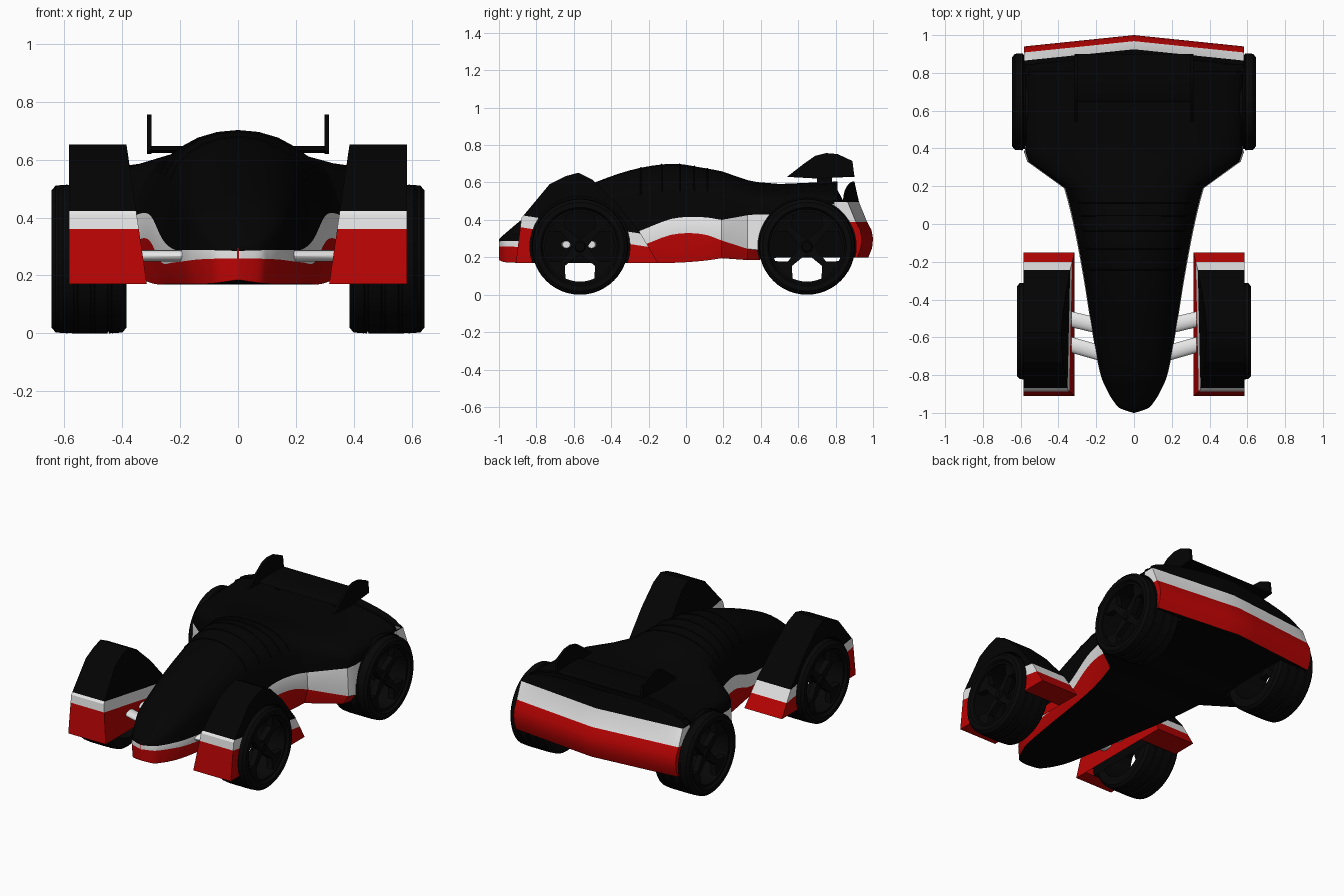
import bpy, bmesh
from math import sin, cos, pi, radians, sqrt
from mathutils import Vector

cube = bpy.data.objects.get("Cube")
if cube:
    bpy.data.objects.remove(cube, do_unlink=True)


def material(name, rgb):
    m = bpy.data.materials.new(name)
    m.use_nodes = True
    m.diffuse_color = (*rgb, 1)
    m.node_tree.nodes["Principled BSDF"].inputs["Base Color"].default_value = (*rgb, 1)
    return m


MATS = [material("body black", (.001, .001, .001)),
        material("racing red", (.5, .001, .001)),
        material("stripe white", (.8, .8, .8)),
        material("tyre black", (.002, .002, .002))]
BLACK, RED, WHITE, TYRE = range(4)


def finish(name, bm, angle=35):
    bmesh.ops.recalc_face_normals(bm, faces=bm.faces)
    me = bpy.data.meshes.new(name)
    bm.to_mesh(me)
    bm.free()
    for m in MATS:
        me.materials.append(m)
    ob = bpy.data.objects.new(name, me)
    bpy.context.collection.objects.link(ob)
    smooth(ob, angle)
    return ob


def smooth(ob, angle=35):
    bpy.ops.object.select_all(action='DESELECT')
    ob.select_set(True)
    bpy.context.view_layer.objects.active = ob
    bpy.ops.object.shade_smooth_by_angle(angle=radians(angle))


def loft(name, rings, paint, closed=False, caps=(BLACK, BLACK)):
    """Skin closed rings; paint(i, j) colours the face after ring i, point j."""
    bm = bmesh.new()
    vs = [[bm.verts.new(p) for p in r] for r in rings]
    n, m = len(rings), len(rings[0])
    for i in range(n if closed else n - 1):
        for j in range(m):
            k, l = (i + 1) % n, (j + 1) % m
            f = bm.faces.new((vs[i][j], vs[i][l], vs[k][l], vs[k][j]))
            f.material_index = paint(i, j)
    if not closed:
        for ring, c in zip((vs[0], vs[-1]), caps):
            bm.faces.new(ring).material_index = c
    return finish(name, bm)


def solid(c):
    return lambda i, j: c


def disc(x, y, z, r, n=48):
    return [(x, y + r * cos(2 * pi * k / n), z + r * sin(2 * pi * k / n)) for k in range(n)]


# Main body stations: y, half width, floor, red top, white top, shoulder x, shoulder z, roof
NOSE = [
    (-1.0, .003, .185, .258, .285, .002, .288, .295),
    (-.975, .075, .175, .258, .287, .068, .30, .32),
    (-.94, .107, .172, .257, .288, .097, .315, .35),
    (-.88, .143, .17, .255, .288, .13, .335, .4),
    (-.78, .182, .17, .25, .288, .165, .37, .47),
    (-.55, .225, .17, .245, .29, .205, .42, .575),
    (-.3, .265, .17, .245, .325, .235, .47, .665),
    (-.08, .305, .17, .32, .405, .268, .5, .70),
    (.08, .34, .18, .325, .415, .295, .51, .68),
    (.19, .37, .195, .29, .40, .335, .5, .66)]
# Flat-sided rear part of the body, with a deck that falls away to the sides
REAR = [
    (.33, .565, .185, .245, .425, .555, .47, .612),
    (.38, .582, .185, .24, .43, .572, .48, .602),
    (.5, .582, .2, .26, .43, .572, .495, .592),
    (.81, .582, .2, .385, .49, .575, .503, .605)]


def smooth_stations(pts, steps=4):
    out = []
    for i in range(len(pts) - 1):
        a, b, c, d = (pts[max(0, min(len(pts) - 1, i + k))] for k in (-1, 0, 1, 2))
        for s in range(steps):
            t = s / steps
            out.append([q + .5 * t * (r - p + t * (2 * p - 5 * q + 4 * r - e + t * (3 * (q - r) + e - p)))
                        for p, q, r, e in zip(a, b, c, d)])
    return out + [list(pts[-1])]


def section(s):
    y, w, zb, zr, zw, wd, zd, zt = s
    half = [(0, zb), (.93 * w, zb), (w, zr), (.985 * w, zw)]
    half += [(wd * cos(t * pi / 12), zd + (zt - zd) * sin(t * pi / 12)) for t in range(6)]
    half += [(0, zt)]
    return [(x, y, z) for x, z in half] + [(-x, y, z) for x, z in half[-2:0:-1]]


rings = [section(s) for s in smooth_stations(NOSE) + REAR]
bands = {1: RED, 2: WHITE, 17: WHITE, 18: RED}
body = loft("main_body", rings, lambda i, j: bands.get(j, BLACK), caps=(RED, BLACK))

# Raised ribs over the canopy
for k, i in enumerate((25, 27, 29, 31, 33)):
    cu = bpy.data.curves.new("canopy_rib", 'CURVE')
    cu.dimensions = '3D'
    cu.bevel_depth = .004
    sp = cu.splines.new('POLY')
    pts = rings[i][5:16]
    sp.points.add(len(pts) - 1)
    for p, q in zip(sp.points, pts):
        p.co = (*q, 1)
    cu.materials.append(MATS[BLACK])
    bpy.context.collection.objects.link(bpy.data.objects.new(f"canopy_rib_{k + 1}", cu))

# Pointed rear bumper, stacked in colour bands; its top edge follows the deck
rows = [(.975, .2), (.995, .25), (1.0, .3), (.992, .345), (.968, .39), (.925, .495), (.9, None)]
X = .583
xs = [X * sin(k * pi / 16) for k in range(-8, 9)]


def bumper_ring(y, z):
    tops = [(x, z or .503 + .103 * sqrt(max(0, 1 - (x / X) ** 2))) for x in xs]
    front = [(x, .79, h) for x, h in tops]
    back = [(x, y - .06 * abs(x) / X, h) for x, h in reversed(tops)]
    return front + back


bumper = loft("rear_bumper", [bumper_ring(y, z) for y, z in rows],
              lambda i, j: (RED, RED, RED, RED, WHITE, BLACK)[i])

# Rear wheel arches cut out of the body and bumper
for s in (1, -1):
    cutter = loft("arch_cutter", [disc(s * x, .647, .257, .263) for x in (.378, .8)], solid(BLACK))
    for ob in (body, bumper):
        mod = ob.modifiers.new("arch", 'BOOLEAN')
        mod.operation = 'DIFFERENCE'
        mod.solver = 'EXACT'
        mod.object = cutter
        bpy.context.view_layer.objects.active = ob
        bpy.ops.object.modifier_apply(modifier=mod.name)
    bpy.data.objects.remove(cutter, do_unlink=True)
smooth(body)
smooth(bumper)


def fender(name, s):
    cy, cz, r = -.567, .257, .268
    prof = [(-.91, .17), (-.88, .41), (-.73, .59), (-.64, .635), (-.575, .652),
            (-.5, .615), (-.38, .5), (-.25, .34), (-.15, .17)]
    n = len(prof)
    # Resample so that the arch is round
    prof = [tuple(a + (b - a) * t / 3 for a, b in zip(prof[i], prof[i + 1]))
            for i in range(n - 1) for t in range(3)] + [prof[-1]]
    n = len(prof)
    arch = [(cy + r * cos(a), cz + r * sin(a))
            for a in (radians(199 - 218 * i / (n - 1)) for i in range(n))]
    bm = bmesh.new()
    inner = [bm.verts.new((s * (.315 + (z - .17) * .146), y, z)) for y, z in prof]
    outer = [bm.verts.new((s * .585, y, z)) for y, z in prof]
    lip = [bm.verts.new((s * .585, y, z)) for y, z in arch]
    for i in range(n - 1):
        bm.faces.new((inner[i], inner[i + 1], outer[i + 1], outer[i]))
        bm.faces.new((outer[i], outer[i + 1], lip[i + 1], lip[i]))
    bm.faces.new(inner)
    # Colour bands slope down towards the back
    slope = Vector((0, .154, 1))
    for off in (0, .065):
        bmesh.ops.bisect_plane(bm, geom=bm.verts[:] + bm.edges[:] + bm.faces[:],
                               plane_co=(0, -.88, .36 + off), plane_no=slope)
    for f in bm.faces:
        h = (f.calc_center_median() - Vector((0, -.88, .36))).dot(slope)
        f.material_index = RED if h < 0 else WHITE if h < .065 else BLACK
    # Black liner
    a = [bm.verts.new((s * .585, y, z)) for y, z in arch]
    b = [bm.verts.new((s * .378, y, z)) for y, z in arch]
    for i in range(n - 1):
        bm.faces.new((a[i], a[i + 1], b[i + 1], b[i]))
    bm.faces.new(b)
    # Soles of the two feet
    for p, q in ((0, -.82), (-1, -.314)):
        y = prof[p][0]
        vs = [bm.verts.new((s * x, w, .17)) for x, w in ((.315, y), (.585, y), (.585, q), (.315, q))]
        bm.faces.new(vs).material_index = RED
    finish(name, bm, 20)


def wheel(name, s, y, x0, x1):
    z = .257
    w = x1 - x0
    # Tyre with three tread grooves, turned about the axle
    prof = [(0, .187), (0, .237), (.015, .254)]
    for g in (.25, .5, .75):
        m = g * w
        prof += [(m - .008, .257), (m - .005, .25), (m + .005, .25), (m + .008, .257)]
    prof += [(w - .015, .254), (w, .237), (w, .21), (w - .015, .2), (w - .015, .187)]
    loft(name + "_tyre", [disc(s * (x0 + x), y, z, r) for x, r in prof], solid(TYRE), closed=True)
    loft(name + "_hub", [disc(s * x, y, z, r, 20) for x, r in
                         ((x1 - .11, .035), (x1 - .05, .035), (x1 - .035, .025))], solid(TYRE))
    # Four diagonal spokes that fan out at the rim
    for k in range(4):
        a = pi / 4 + k * pi / 2
        u, v = Vector((0, cos(a), sin(a))), Vector((0, -sin(a), cos(a)))
        d = Vector((-s * .04, 0, 0))
        ends = []
        for r, h, x in ((.02, .03, .045), (.07, .022, .04), (.13, .016, .035),
                        (.172, .062, .028), (.19, .09, .025)):
            c = Vector((s * (x1 - x), y, z)) + u * r
            ends.append([c - v * h, c + v * h, c + v * h + d, c - v * h + d])
        loft(f"{name}_spoke_{k + 1}", ends, solid(TYRE))


def arm(name, s, y0, y1):
    rs = []
    for x, y, r in ((.12, y0, .042), (.33, y1, .042), (.4, y1, .02)):
        rs.append([(s * x, y + r * cos(k * pi / 8), .268 + .02 * sin(k * pi / 8)) for k in range(16)])
    loft(name, rs, solid(WHITE), caps=(WHITE, WHITE))


FIN = [(.54, .63), (.63, .70), (.69, .742), (.75, .757), (.81, .752), (.89, .715), (.9, .635), (.72, .62)]
for s, side in ((1, "left"), (-1, "right")):
    fender(f"front_fender_{side}", s)
    wheel(f"front_wheel_{side}", s, -.567, .385, .62)
    wheel(f"rear_wheel_{side}", s, .647, .39, .645)
    arm(f"front_suspension_arm_{side}", s, -.70, -.64)
    arm(f"rear_suspension_arm_{side}", s, -.555, -.505)
    # Wing end fin and its support
    loft(f"wing_fin_{side}", [[(s * x, y, z) for y, z in FIN] for x in (.299, .315)], solid(BLACK))
    loft(f"wing_support_{side}", [[(s * x, y, z) for x, y in ((.19, .7), (.22, .7), (.22, .78), (.19, .78))]
                                  for z in (.57, .635)], solid(BLACK))

# Rear wing blade
BLADE = [(.645, .632), (.67, .645), (.78, .648), (.9, .64), (.9, .63), (.72, .624)]
loft("rear_wing", [[(x, y, z) for y, z in BLADE] for x in (-.3, .3)], solid(BLACK))
